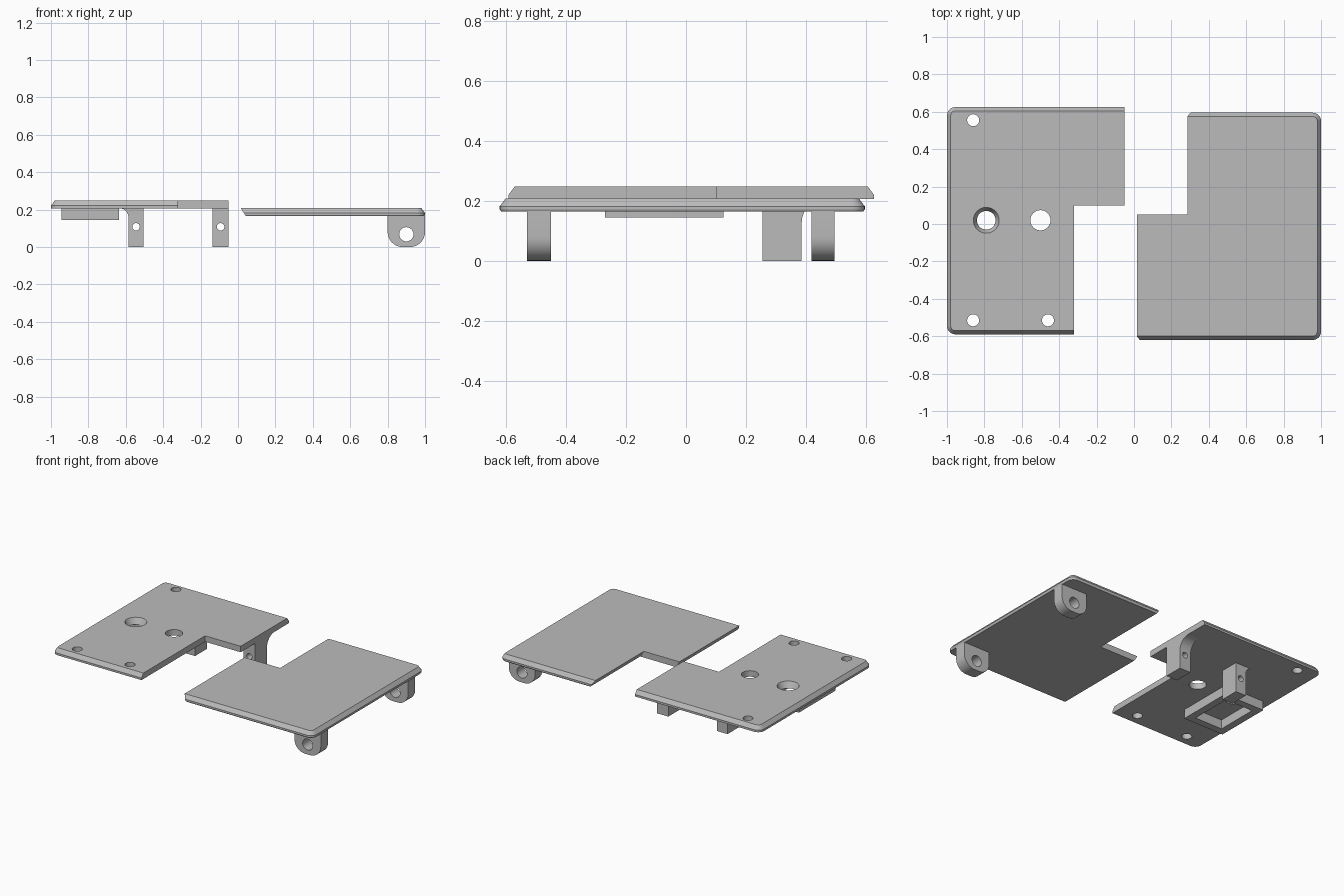
import bpy, bmesh, math

if "Cube" in bpy.data.objects:
    bpy.data.objects.remove(bpy.data.objects["Cube"])

grey = bpy.data.materials.new("plain_grey")
grey.diffuse_color = (0.5, 0.5, 0.5, 1)
grey.use_nodes = True
grey.node_tree.nodes["Principled BSDF"].inputs["Base Color"].default_value = grey.diffuse_color


def stack(name, loops):
    """Solid from a stack of closed loops with equal point counts."""
    bm = bmesh.new()
    rings = [[bm.verts.new(p) for p in loop] for loop in loops]
    n = len(rings[0])
    for a, b in zip(rings, rings[1:]):
        for i in range(n):
            j = (i + 1) % n
            bm.faces.new((a[i], a[j], b[j], b[i]))
    bm.faces.new(rings[0][::-1])
    bm.faces.new(rings[-1])
    bmesh.ops.recalc_face_normals(bm, faces=bm.faces)
    me = bpy.data.meshes.new(name)
    bm.to_mesh(me)
    bm.free()
    me.materials.append(grey)
    ob = bpy.data.objects.new(name, me)
    bpy.context.collection.objects.link(ob)
    return ob


def prism(name, pts, axis, a, b):
    """Extrude a 2D profile along one axis from a to b."""
    put = {"x": lambda p, q, t: (t, p, q),
           "y": lambda p, q, t: (p, t, q),
           "z": lambda p, q, t: (p, q, t)}[axis]
    return stack(name, [[put(p, q, t) for p, q in pts] for t in (a, b)])


def arc(cx, cy, r, a0, a1, n=8):
    angs = [math.radians(a0 + (a1 - a0) * i / n) for i in range(n + 1)]
    return [(cx + r * math.cos(t), cy + r * math.sin(t)) for t in angs]


def circle(cx, cy, r, n=40):
    return arc(cx, cy, r, 0, 360, n)[:-1]


def rect(x0, x1, y0, y1):
    return [(x0, y0), (x1, y0), (x1, y1), (x0, y1)]


def cut(ob, cutter):
    m = ob.modifiers.new("cut", "BOOLEAN")
    m.operation, m.solver, m.object = "DIFFERENCE", "EXACT", cutter
    bpy.context.view_layer.objects.active = ob
    bpy.ops.object.modifier_apply(modifier=m.name)
    bpy.data.objects.remove(cutter)


def plate(name, notch_x, wide_x, y0, notch_y, y1, layers, turn=1):
    """L-shaped plate, bevelled on its outer edges; layers = (z, inset, undercut)."""
    r, loops = 0.045, []
    for z, i, u in layers:
        pts = arc(-1 + r, y0 + r, r - i, 180, 270)
        pts += [(notch_x - u, y0 + i), (notch_x - u, notch_y),
                (wide_x - u, notch_y), (wide_x - u, y1 - i)]
        pts += arc(-1 + r, y1 - r, r - i, 90, 180)
        loops.append([(turn * x, turn * y, z) for x, y in pts])
    return stack(name, loops)


# Left plate with screw holes and one countersunk hole
left = plate("left_plate", -0.32, -0.05, -0.59, 0.10, 0.625,
             [(0.207, 0, 0), (0.221, 0, 0), (0.248, 0.02, 0)])
for x, y, r in ((-0.86, 0.555, 0.032), (-0.86, -0.515, 0.032),
                (-0.46, -0.515, 0.032), (-0.5, 0.02, 0.054)):
    cut(left, prism("hole_cutter", circle(x, y, r), "z", 0.1, 0.3))
cut(left, stack("countersink_cutter",
                [[(x, y, z) for x, y in circle(-0.79, 0.02, r)]
                 for z, r in ((0.15, 0.05), (0.21, 0.05), (0.248, 0.069), (0.3, 0.069))]))

# Right plate, turned half round, with undercut inner edges
right = plate("right_plate", -0.285, -0.015, -0.595, -0.05, 0.62,
              [(0.165, 0.004, 0.028), (0.172, 0, 0.022),
               (0.182, 0, 0.016), (0.208, 0.02, 0)], turn=-1)

# Open tray under the left plate
tray = prism("tray_frame", rect(-0.945, -0.635, -0.27, 0.125), "z", 0.144, 0.208)
cut(tray, prism("pocket_cutter", rect(-0.895, -0.685, -0.22, 0.075), "z", 0.1, 0.3))

# Hinge brackets under the left plate, each with a fillet at the top
r = 0.05
outer = prism("outer_bracket",
              [(-0.585, 0), (-0.505, 0), (-0.505, 0.208), (-0.585 - r, 0.208)]
              + arc(-0.585 - r, 0.207 - r, r, 90, 0), "y", 0.255, 0.385)
r = 0.08
inner = prism("inner_bracket",
              [(0.385, 0), (0.255, 0), (0.255, 0.208), (0.385 + r, 0.208)]
              + arc(0.385 + r, 0.207 - r, r, 90, 180), "x", -0.135, -0.05)
for ob, x in ((outer, -0.545), (inner, -0.093)):
    cut(ob, prism("pin_cutter", circle(x, 0.108, 0.02, 24), "y", 0.2, 0.6))

# Rounded hinge ears under the right plate
ears = []
for name, a, b in (("front_ear", -0.53, -0.45), ("back_ear", 0.418, 0.495)):
    r = 0.08
    ear = prism(name, [(1, 0.167), (0.8, 0.167)]
                + arc(0.8 + r, r, r, 180, 270) + arc(1 - r, r, r, 270, 360), "y", a, b)
    cut(ear, prism("ear_cutter", circle(0.9, 0.068, 0.038, 32), "y", a - 0.1, b + 0.1))
    ears.append(ear)

# Smooth the round walls, keep hard edges sharp
bpy.ops.object.select_all(action="DESELECT")
for ob in [left, right, tray, outer, inner] + ears:
    ob.select_set(True)
bpy.context.view_layer.objects.active = left
bpy.ops.object.shade_smooth_by_angle(angle=math.radians(25))
